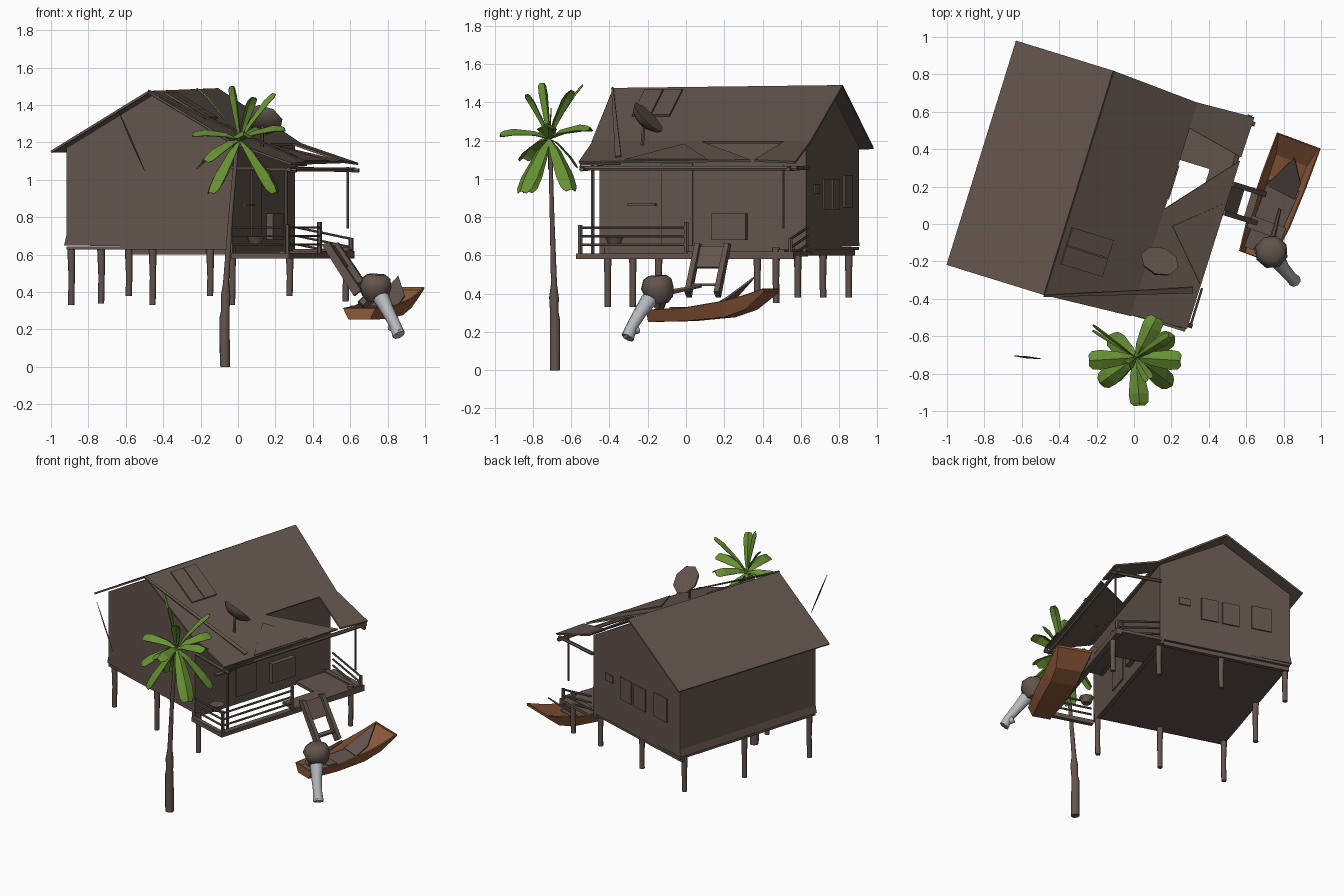
import bpy, bmesh, math
from mathutils import Vector, Matrix

if "Cube" in bpy.data.objects:
    bpy.data.objects.remove(bpy.data.objects["Cube"], do_unlink=True)


def material(name, rgb):
    m = bpy.data.materials.new(name)
    m.use_nodes = True
    m.diffuse_color = (*rgb, 1)
    m.node_tree.nodes["Principled BSDF"].inputs["Base Color"].default_value = (*rgb, 1)
    return m


WOOD = material("weathered_wood", (0.124, 0.09, 0.073))
LEAF = material("palm_green", (0.135, 0.28, 0.033))
HULL = material("boat_orange_brown", (0.265, 0.1, 0.042))
GREY = material("motor_grey", (0.47, 0.49, 0.51))

# The house stands turned; u runs across the gable, v along the ridge
TURN = Matrix.Rotation(math.radians(-17.2), 4, "Z")


def house(u, v, z):
    return TURN @ Vector((u, v, z))


def make(name, verts, faces, mat, thick=0, offset=0):
    me = bpy.data.meshes.new(name)
    me.from_pydata([tuple(v) for v in verts], [], faces)
    bm = bmesh.new()
    bm.from_mesh(me)
    bmesh.ops.recalc_face_normals(bm, faces=bm.faces)
    bm.to_mesh(me)
    bm.free()
    me.materials.append(mat)
    ob = bpy.data.objects.new(name, me)
    bpy.context.collection.objects.link(ob)
    if thick:
        s = ob.modifiers.new("thickness", "SOLIDIFY")
        s.thickness, s.offset = thick, offset
    return ob


def box(name, lo, hi, mat=WOOD):
    pts = [house(u, v, z) for u in (lo[0], hi[0]) for v in (lo[1], hi[1]) for z in (lo[2], hi[2])]
    quads = [(0, 1, 3, 2), (4, 6, 7, 5), (0, 4, 5, 1), (2, 3, 7, 6), (0, 2, 6, 4), (1, 5, 7, 3)]
    return make(name, pts, quads, mat)


def sheet(name, pts, thick=0.012, mat=WOOD):
    return make(name, [house(*p) for p in pts], [tuple(range(len(pts)))], mat, thick)


def tube(name, path, radii, sides=8, mat=WOOD):
    """Sweep a ring along a path with one radius per point."""
    path = [Vector(p) for p in path]
    if not isinstance(radii, (list, tuple)):
        radii = [radii] * len(path)
    q = (path[-1] - path[0]).to_track_quat("Z", "Y")
    verts, faces = [], []
    for p, r in zip(path, radii):
        for k in range(sides):
            a = math.tau * k / sides
            verts.append(p + q @ Vector((r * math.cos(a), r * math.sin(a), 0)))
    for i in range(len(path) - 1):
        for k in range(sides):
            j = (k + 1) % sides
            faces.append((i * sides + k, i * sides + j, (i + 1) * sides + j, (i + 1) * sides + k))
    faces += [tuple(range(sides)), tuple(range(len(verts) - sides, len(verts)))]
    ob = make(name, verts, faces, mat)
    bpy.ops.object.select_all(action="DESELECT")
    ob.select_set(True)
    bpy.context.view_layer.objects.active = ob
    bpy.ops.object.shade_smooth_by_angle(angle=math.radians(50))
    return ob


# House body: gabled prism with a slight flare at the foot of the left wall
L, R, F, B = -0.825, 0.105, -0.44, 0.69
RIDGE = -0.346
profile = [(L - 0.012, 0.65), (R, 0.635), (R, 1.19), (RIDGE, 1.45), (L, 1.17), (L, 0.70)]
n = len(profile)
body = [house(u, v, z) for v in (F, B) for u, z in profile]
make("house_walls", body, [tuple(range(n)), tuple(range(n, 2 * n))] +
     [(i, (i + 1) % n, n + (i + 1) % n, n + i) for i in range(n)], WOOD)

# Main roof
rf, rb = -0.505, 0.75
sheet("roof_left", [(-0.89, rf, 1.15), (RIDGE, rf, 1.47), (RIDGE, rb, 1.485), (-0.89, rb, 1.16)])
sheet("roof_right", [(RIDGE, rf, 1.47), (0.13, rf + 0.03, 1.19), (0.13, rb - 0.03, 1.19), (RIDGE, rb, 1.485)])
for i, v in enumerate((-0.32, -0.215)):
    sheet("roof_patch_%d" % i, [(-0.31, v, 1.465), (-0.08, v, 1.33), (-0.08, v + 0.1, 1.33), (-0.31, v + 0.1, 1.465)])
sheet("roof_edge_board", [(RIDGE, rf, 1.48), (0.4, -0.23, 1.12), (0.41, -0.26, 1.115), (RIDGE, rf - 0.01, 1.47)], 0.008)

# Porch roof with a torn opening
sheet("porch_roof_front", [(0.12, -0.47, 1.195), (0.435, -0.452, 1.085), (0.44, 0.49, 1.095), (0.13, 0.124, 1.19)])
sheet("porch_roof_back", [(0.115, 0.58, 1.195), (0.44, 0.51, 1.095), (0.445, 0.735, 1.085), (0.115, 0.72, 1.195)])
sheet("porch_roof_flap", [(0.2, 0.05, 1.18), (0.43, -0.2, 1.1), (0.43, 0.25, 1.1)], 0.008)
tube("porch_beam", [house(0.42, -0.45, 1.055), house(0.42, 0.74, 1.055)], 0.013, 6)
for i, v in enumerate((-0.43, 0.7)):
    tube("porch_cross_beam_%d" % i, [house(0.1, v, 1.06), house(0.46, v, 1.05)], 0.012, 6)
tube("porch_post_front", [house(0.39, -0.39, 0.6), house(0.39, -0.39, 1.07)], 0.01, 6)
tube("porch_post_back", [house(0.41, 0.66, 0.74), house(0.41, 0.66, 1.07)], 0.007, 6)
tube("porch_edge_pole", [house(0.45, -0.44, 1.075), house(0.45, -0.22, 1.08)], 0.007, 5)

# Floor edge, beams and deck
box("house_floor", (L, F, 0.628), (R, B, 0.645))
box("deck_floor", (R, 0.4, 0.6), (0.43, 0.72, 0.62))
box("deck_walkway", (0.30, 0.14, 0.6), (0.43, 0.4, 0.62))
box("deck_rim_outer", (0.39, -0.47, 0.58), (0.43, 0.72, 0.61))
box("deck_rim_front", (R, -0.47, 0.58), (0.43, -0.44, 0.61))
box("deck_rim_wall", (R - 0.03, F, 0.595), (R, B, 0.63))
box("floor_beam_back", (L, B - 0.05, 0.60), (0.43, B - 0.02, 0.63))

# Stilts
stilts = [(u, v, z) for v, z in ((-0.40, 0.33), (0.64, 0.38)) for u in (-0.81, -0.355, 0.09)]
stilts += [(-0.81, 0.14, 0.34), (0.41, 0.62, 0.35)]
for i, (u, v, z) in enumerate(stilts):
    tube("stilt_%d" % i, [house(u, v, z), house(u + 0.003, v, 0.48), house(u, v, 0.64)], [0.017, 0.017, 0.021])

# Deck railings
for i, z in enumerate((0.655, 0.70, 0.745)):
    tube("rail_outer_%d" % i, [house(0.415, -0.45, z), house(0.415, 0.13, z)], 0.007, 6)
    tube("rail_front_%d" % i, [house(0.115, -0.45, z), house(0.415, -0.45, z)], 0.007, 6)
    tube("rail_back_%d" % i, [house(0.115, 0.70, z), house(0.415, 0.70, z - 0.06)], 0.007, 6)
for i, (v, top) in enumerate(((0.13, 0.775), (-0.45, 0.76), (0.70, 0.69))):
    tube("rail_post_%d" % i, [house(0.415, v, 0.6), house(0.415, v, top)], 0.013, 6)

# Stairs down to the water, with a board over the top half
for i, v in enumerate((0.2, 0.36)):
    sheet("stair_side_%d" % i, [(0.41, v, 0.655), (0.45, v, 0.665), (0.63, v, 0.41), (0.59, v, 0.38)], 0.028)
sheet("stair_board", [(0.43, 0.2, 0.645), (0.43, 0.36, 0.645), (0.505, 0.36, 0.535), (0.505, 0.2, 0.535)])
box("stair_tread", (0.55, 0.2, 0.44), (0.59, 0.36, 0.452))

# Door, shutter and porch goods on the side wall
box("door", (R, -0.10, 0.65), (R + 0.008, 0.07, 1.08))
box("side_shutter", (R, 0.18, 0.68), (R + 0.035, 0.37, 0.82))
box("wall_shelf", (R, -0.28, 0.86), (R + 0.03, -0.13, 0.87))
tube("porch_bowl", [house(0.2, -0.33, 0.655), house(0.2, -0.33, 0.70)], [0.03, 0.05])

# Back windows
for i, (u, w, z0, z1) in enumerate(((-0.07, 0.04, 0.92, 0.97), (-0.25, 0.06, 0.84, 1.0),
                                    (-0.40, 0.06, 0.84, 1.0), (-0.62, 0.07, 0.85, 1.02))):
    box("back_window_%d" % i, (u - w, B, z0), (u + w, B + 0.009, z1))

# Dish on the roof
dish_axis = Vector((0.25, 0.68, 0.69)).normalized()
dish_at = Vector((0.135, -0.205, 1.315))
tube("dish", [dish_at - dish_axis * 0.035, dish_at - dish_axis * 0.01, dish_at + dish_axis * 0.012],
     [0.05, 0.092, 0.106], 8)
tube("dish_mast", [dish_at - dish_axis * 0.02, (0.13, -0.23, 1.16)], 0.01, 6)

# Palm
tube("palm_trunk", [(-0.07, -0.685, 0), (-0.072, -0.685, 0.26), (-0.068, -0.688, 0.3), (-0.066, -0.69, 0.38),
                    (-0.064, -0.69, 0.45), (-0.04, -0.7, 0.8), (-0.005, -0.71, 1.19)],
     [0.029, 0.029, 0.024, 0.027, 0.017, 0.013, 0.011])
CROWN = Vector((0.01, -0.715, 1.21))


def frond(name, tip, width):
    tip = Vector(tip)
    d = tip - CROWN
    side = d.cross(Vector((0, 0, 1))).normalized()
    fold = side.cross(d).normalized() * width * 0.15
    verts, faces = [], []
    for t, w in ((0, 0.15), (0.3, 0.65), (0.75, 1), (0.93, 0.9), (1, 0.55)):
        c = CROWN + d * t + Vector((0, 0, 0.1 * t * (1 - t)))
        verts += [c + side * width * w / 2 - fold * w, c + fold * w, c - side * width * w / 2 - fold * w]
    for i in range(0, 12, 3):
        faces += [(i, i + 1, i + 4, i + 3), (i + 1, i + 2, i + 5, i + 4)]
    make(name, verts, faces, LEAF, 0.004)


fronds = [(-0.15, -0.83, 0.93), (0.20, -0.86, 0.93), (0.21, -0.6, 0.94), (-0.13, -0.6, 0.96),
          (0.25, -0.73, 1.27), (-0.24, -0.73, 1.24), (0.03, -0.97, 1.23), (0.12, -0.5, 1.26),
          (-0.03, -0.75, 1.5), (0.19, -0.6, 1.46), (-0.18, -0.85, 1.1), (0.08, -0.83, 1.44)]
for i, tip in enumerate(fronds):
    frond("frond_%d" % i, tip, 0.105 if tip[2] < 1.3 else 0.06)
for i, tip in enumerate(((-0.22, -0.54, 1.49), (-0.22, -0.57, 1.06))):
    frond("thin_frond_%d" % i, tip, 0.015)
tube("loose_blade", [(-0.64, -0.705, 1.37), (-0.57, -0.713, 1.21), (-0.5, -0.72, 1.05)], [0.002, 0.006, 0.002], 4)

# Boat hull: along, half top width, top z, half floor width, floor z
BOAT = Matrix.Translation((0.765, 0.135, 0)) @ Matrix.Rotation(math.radians(-20.5), 4, "Z")
stations = [(-0.33, 0.09, 0.315, 0.06, 0.255), (-0.12, 0.115, 0.325, 0.08, 0.26), (0.1, 0.122, 0.36, 0.085, 0.28),
            (0.22, 0.122, 0.39, 0.09, 0.32), (0.33, 0.122, 0.425, 0.115, 0.41)]
verts, faces = [], []
for a, wt, zt, wb, zb in stations:
    verts += [BOAT @ Vector(p) for p in ((-wt, a, zt), (-wb, a, zb), (wb, a, zb), (wt, a, zt))]
for i in range(0, 16, 4):
    faces += [(i + k, i + k + 1, i + k + 5, i + k + 4) for k in range(3)]
make("boat_hull", verts, faces + [(0, 1, 2, 3), (16, 17, 18, 19)], HULL, 0.008)


def boat_sheet(name, pts, thick=0.009):
    make(name, [BOAT @ Vector(p) for p in pts], [tuple(range(len(pts)))], WOOD, thick)


boat_sheet("boat_lining", [(-0.075, -0.3, 0.285), (0.075, -0.3, 0.285), (0.1, 0.08, 0.315), (-0.08, 0.08, 0.315)])
boat_sheet("boat_cover", [(-0.08, 0.05, 0.32), (0.09, 0.03, 0.33), (0.09, 0.12, 0.38), (0.01, 0.24, 0.485)])
boat_sheet("boat_seat", [(-0.1, -0.2, 0.325), (0.1, -0.2, 0.325), (0.1, -0.13, 0.325), (-0.1, -0.13, 0.325)])

# Outboard motor
tube("motor_head", [(0.735, -0.14, 0.35), (0.735, -0.14, 0.38), (0.735, -0.15, 0.43), (0.74, -0.15, 0.475),
                    (0.74, -0.15, 0.495)], [0.05, 0.075, 0.09, 0.078, 0.05])
tube("motor_leg", [(0.765, -0.19, 0.37), (0.80, -0.24, 0.30), (0.84, -0.285, 0.225), (0.86, -0.305, 0.17)],
     [0.045, 0.035, 0.03, 0.035], 8, GREY)
tube("motor_foot", [(0.82, -0.255, 0.215), (0.865, -0.32, 0.185)], [0.025, 0.018], 8, GREY)
tube("motor_tiller", [(0.735, -0.1, 0.405), (0.78, 0.08, 0.44)], [0.016, 0.009], 6)
tube("motor_bracket", [(0.66, -0.14, 0.33), (0.72, -0.12, 0.39)], 0.03, 6)
